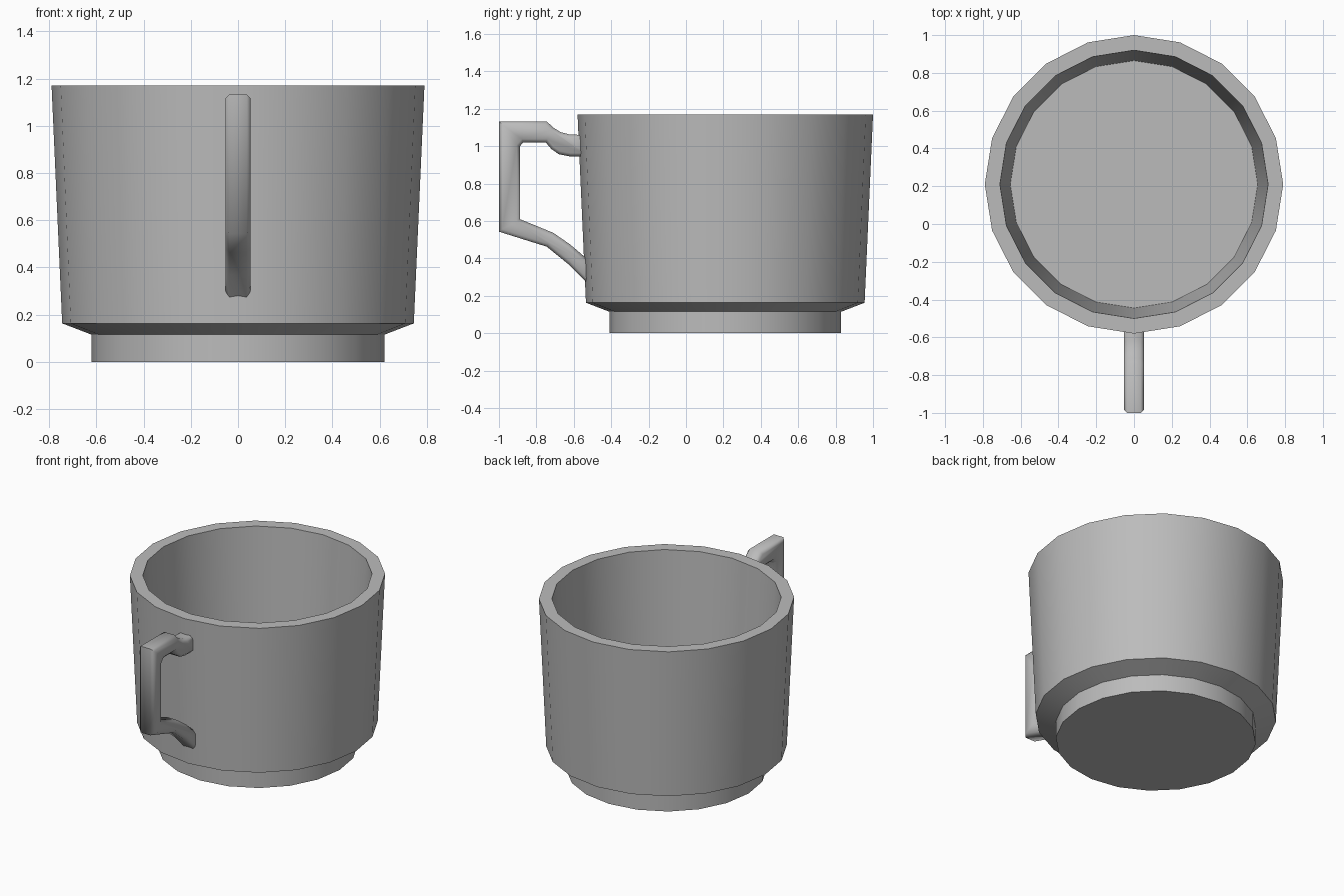
import bpy, bmesh
from math import radians, sin, cos, tau

cube = bpy.data.objects.get("Cube")
if cube:
    bpy.data.objects.remove(cube)

SIDES = 20
CUP_Y = 0.21

grey = bpy.data.materials.new("plain_grey")
grey.use_nodes = True
colour = (0.5, 0.5, 0.5, 1)
grey.diffuse_color = colour
grey.node_tree.nodes["Principled BSDF"].inputs["Base Color"].default_value = colour


def finish(name, bm, angle):
    bmesh.ops.recalc_face_normals(bm, faces=bm.faces)
    mesh = bpy.data.meshes.new(name)
    bm.to_mesh(mesh)
    bm.free()
    mesh.materials.append(grey)
    obj = bpy.data.objects.new(name, mesh)
    bpy.context.collection.objects.link(obj)
    bpy.ops.object.select_all(action='DESELECT')
    obj.select_set(True)
    bpy.context.view_layer.objects.active = obj
    bpy.ops.object.shade_smooth_by_angle(angle=radians(angle))
    return obj


# Cup: foot, flared wall, rim and hollow inside, as stacked rings
profile = [(0.62, 0), (0.62, 0.115), (0.745, 0.163),
           (0.79, 1.17), (0.71, 1.17), (0.655, 0.163)]
bm = bmesh.new()
rings = [[bm.verts.new((r * sin(tau * i / SIDES), CUP_Y + r * cos(tau * i / SIDES), z))
          for i in range(SIDES)] for r, z in profile]
for low, high in zip(rings, rings[1:]):
    for i in range(SIDES):
        j = (i + 1) % SIDES
        bm.faces.new((low[i], low[j], high[j], high[i]))
bm.faces.new(rings[0])
bm.faces.new(rings[-1])
finish("cup", bm, 25)

# Handle: side outline extruded across x, with chamfered rims
outer = [(-0.53, 1.06), (-0.62, 1.062), (-0.67, 1.075), (-0.71, 1.1), (-0.745, 1.133),
         (-1, 1.133), (-1, 0.543), (-0.745, 0.463), (-0.63, 0.37), (-0.52, 0.26)]
inner = [(-0.52, 0.39), (-0.62, 0.475), (-0.71, 0.537), (-0.888, 0.61), (-0.888, 1.0),
         (-0.87, 1.02), (-0.75, 1.02), (-0.72, 0.985), (-0.68, 0.957), (-0.62, 0.945),
         (-0.53, 0.945)]
bm = bmesh.new()
side = bm.faces.new([bm.verts.new((-0.054, y, z)) for y, z in outer + inner])
moved = bmesh.ops.extrude_face_region(bm, geom=[side])["geom"]
bmesh.ops.translate(bm, vec=(0.108, 0, 0),
                    verts=[v for v in moved if isinstance(v, bmesh.types.BMVert)])
rims = [e for e in bm.edges if abs(e.verts[0].co.x - e.verts[1].co.x) < 0.001]
bmesh.ops.bevel(bm, geom=rims, offset=0.018, segments=1, affect='EDGES')
finish("handle", bm, 50)
